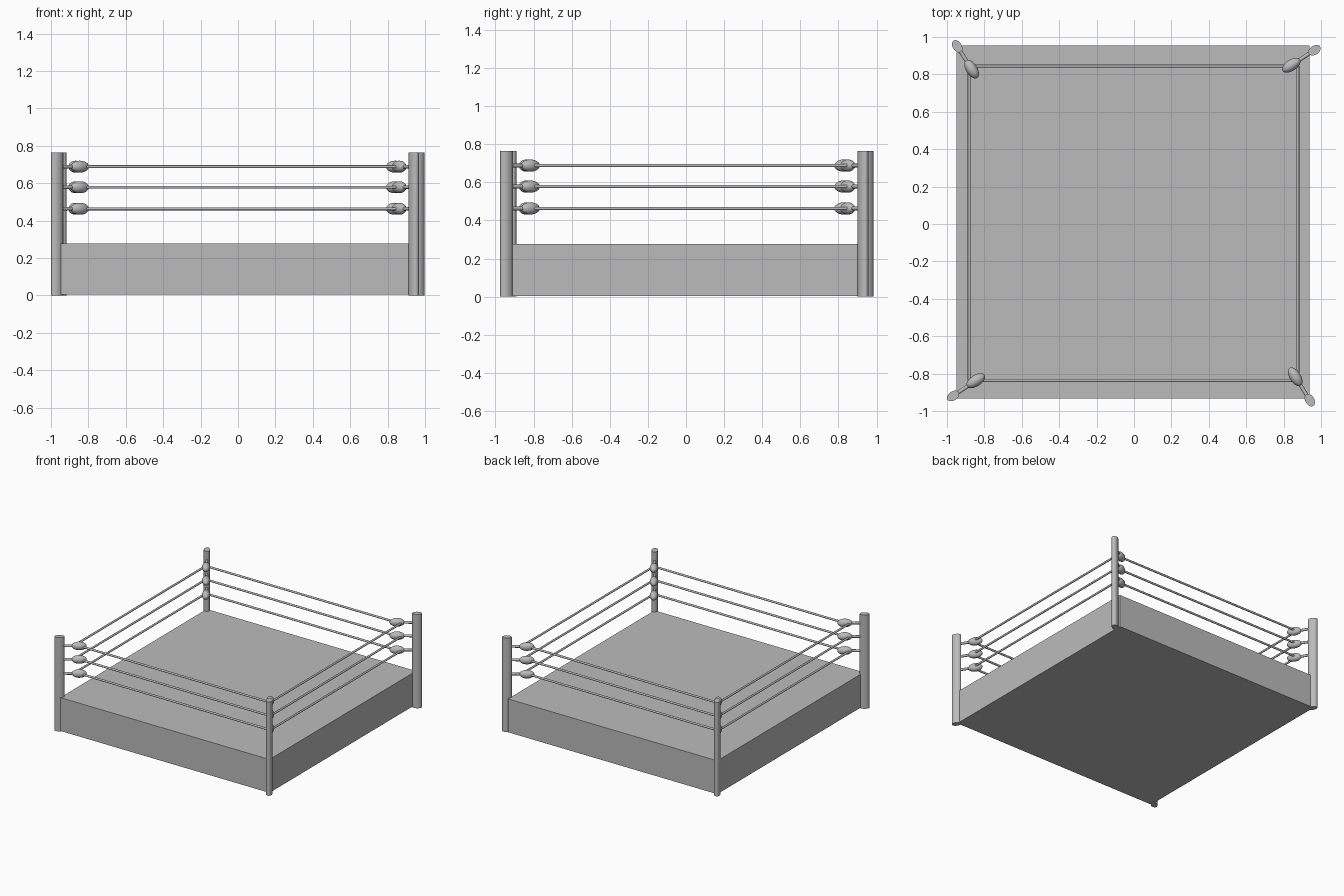
import bpy, math
from mathutils import Vector

if "Cube" in bpy.data.objects:
    bpy.data.objects.remove(bpy.data.objects["Cube"])

grey = bpy.data.materials.new("plain grey")
grey.diffuse_color = (0.5, 0.5, 0.5, 1)
grey.use_nodes = True
grey.node_tree.nodes["Principled BSDF"].inputs["Base Color"].default_value = grey.diffuse_color


def finish(name, smooth=True):
    ob = bpy.context.object
    ob.name = name
    ob.data.materials.append(grey)
    if smooth:
        bpy.ops.object.shade_smooth_by_angle(angle=math.radians(40))
    return ob


def rod(name, a, b, radius, sides=12):
    a, b = Vector(a), Vector(b)
    d = b - a
    bpy.ops.mesh.primitive_cylinder_add(vertices=sides, radius=radius, depth=d.length,
                                        location=(a + b) / 2,
                                        rotation=d.to_track_quat('Z', 'Y').to_euler())
    return finish(name)


# Ring platform
bpy.ops.mesh.primitive_cube_add(size=1, location=(-0.006, 0.01, 0.14))
bpy.context.object.scale = (1.888, 1.888, 0.272)
finish("ring_platform", smooth=False)

# Each corner: name, post centre, cushion centre
corners = [
    ("back_left", (-0.945, 0.950), (-0.868, 0.828)),
    ("back_right", (0.965, 0.929), (0.841, 0.849)),
    ("front_right", (0.940, -0.942), (0.862, -0.817)),
    ("front_left", (-0.967, -0.919), (-0.846, -0.838)),
]
rope_heights = [0.463, 0.578, 0.688]

for name, post, pad in corners:
    angle = math.atan2(pad[1] - post[1], pad[0] - post[0])
    # Oval corner post
    bpy.ops.mesh.primitive_cylinder_add(vertices=32, radius=1, depth=0.765,
                                        location=(*post, 0.3825), rotation=(0, 0, angle))
    bpy.context.object.scale = (0.036, 0.024, 1)
    finish(name + "_post")
    for i, z in enumerate(rope_heights):
        # Cushion and the short bar tying it to the post
        bpy.ops.mesh.primitive_uv_sphere_add(segments=24, ring_count=16, radius=1,
                                             location=(*pad, z), rotation=(0, 0, angle))
        bpy.context.object.scale = (0.056, 0.030, 0.032)
        finish(f"{name}_cushion_{i + 1}")
        rod(f"{name}_tie_bar_{i + 1}", (*post, z), (*pad, z), 0.010)

# Ropes on all four sides
loop = [(-0.881, 0.844), (0.876, 0.844), (0.876, -0.837), (-0.881, -0.837)]
for s, side in enumerate(("back", "right", "front", "left")):
    for i, z in enumerate(rope_heights):
        rod(f"{side}_rope_{i + 1}", (*loop[s], z), (*loop[(s + 1) % 4], z), 0.008)
